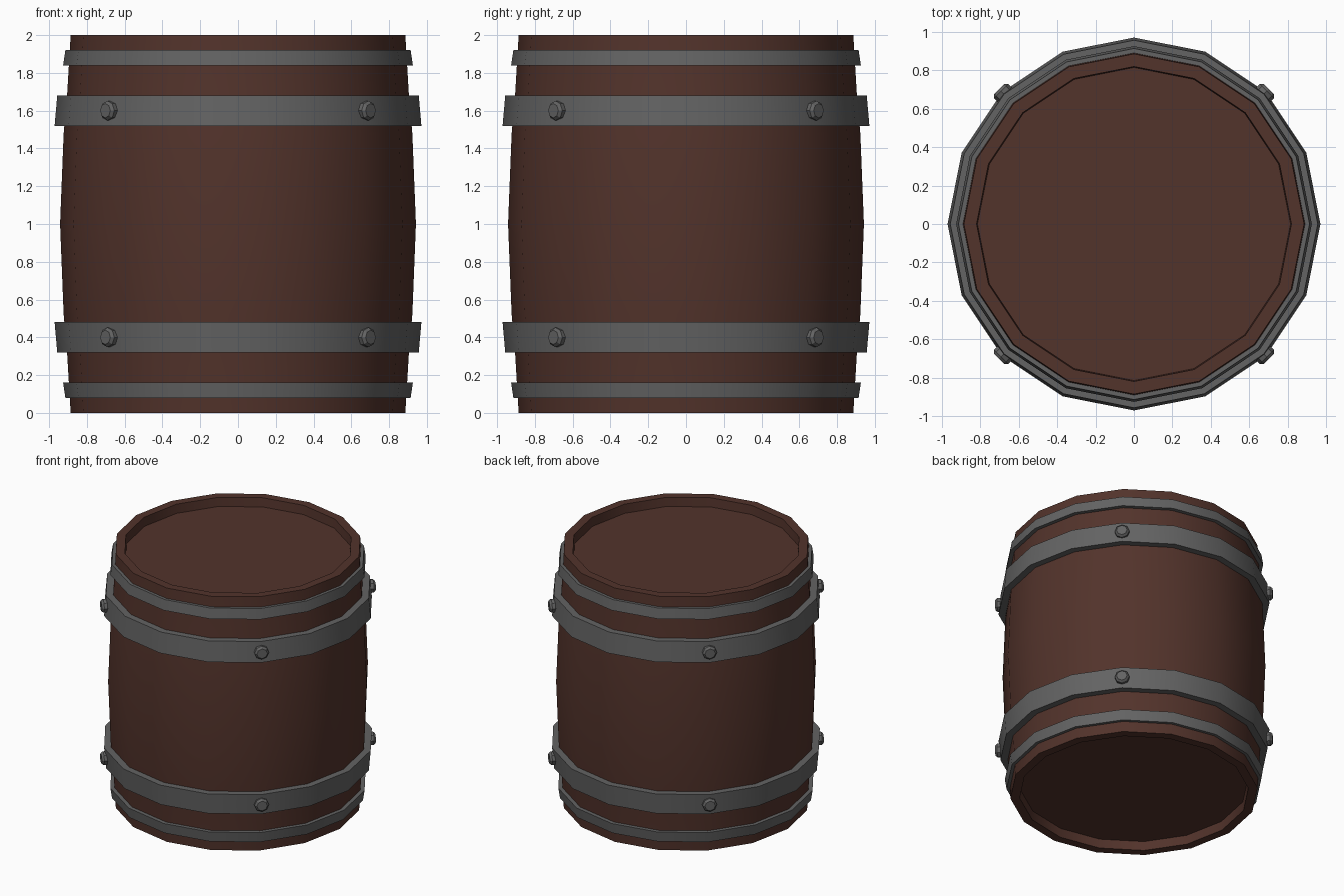
import bpy, bmesh, math
from mathutils import Matrix

if "Cube" in bpy.data.objects:
    bpy.data.objects.remove(bpy.data.objects["Cube"])

SIDES = 16


def material(name, rgb):
    m = bpy.data.materials.new(name)
    m.diffuse_color = (*rgb, 1)
    m.use_nodes = True
    m.node_tree.nodes["Principled BSDF"].inputs["Base Color"].default_value = m.diffuse_color
    return m


wood = material("dark_wood", (0.085, 0.033, 0.024))
iron = material("iron", (0.125, 0.125, 0.125))


def finish(bm, name, mat, angle):
    bmesh.ops.recalc_face_normals(bm, faces=bm.faces)
    me = bpy.data.meshes.new(name)
    bm.to_mesh(me)
    bm.free()
    ob = bpy.data.objects.new(name, me)
    bpy.context.collection.objects.link(ob)
    me.materials.append(mat)
    bpy.ops.object.select_all(action='DESELECT')
    ob.select_set(True)
    bpy.context.view_layer.objects.active = ob
    bpy.ops.object.shade_smooth_by_angle(angle=math.radians(angle))
    return ob


def lathe(name, profile, mat, sides=SIDES, closed=False, place=None, angle=30):
    """Turn (radius, z) points round z; close as a ring or cap both ends."""
    bm = bmesh.new()
    rings = [[bm.verts.new((r * math.cos(math.tau * i / sides),
                            r * math.sin(math.tau * i / sides), z))
              for i in range(sides)] for r, z in profile]
    pairs = list(zip(rings, rings[1:]))
    if closed:
        pairs.append((rings[-1], rings[0]))
    else:
        bm.faces.new(rings[0])
        bm.faces.new(rings[-1])
    for a, b in pairs:
        for i in range(sides):
            j = (i + 1) % sides
            bm.faces.new((a[i], a[j], b[j], b[i]))
    if place:
        bm.transform(place)
    return finish(bm, name, mat, angle)


# Bulging body with a recessed head at each end
lower = [(0.815, 0.07), (0.82, 0.0), (0.886, 0.0), (0.905, 0.32), (0.923, 0.52)]
upper = [(r, 2 - z) for r, z in reversed(lower)]
lathe("barrel_body", lower + [(0.942, 1.0)] + upper, wood)

# Upper hoops, mirrored to the lower end
hoops = {
    "narrow_hoop": [(0.88, 1.84), (0.926, 1.84), (0.914, 1.92), (0.87, 1.92)],
    "wide_hoop": [(0.91, 1.52), (0.971, 1.52), (0.957, 1.68), (0.89, 1.68)],
}
for name, prof in hoops.items():
    lathe(name + "_top", prof, iron, closed=True)
    lathe(name + "_bottom", [(r, 2 - z) for r, z in prof], iron, closed=True)

# Rivets on the diagonals of the wide hoops
rivet = [(0.052, 0.93), (0.052, 0.978), (0.038, 0.994)]
for z in (0.4, 1.6):
    for k in range(4):
        place = (Matrix.Translation((0, 0, z))
                 @ Matrix.Rotation(math.radians(45 + 90 * k), 4, 'Z')
                 @ Matrix.Rotation(math.radians(90), 4, 'Y'))
        lathe("rivet", rivet, iron, sides=8, place=place)
